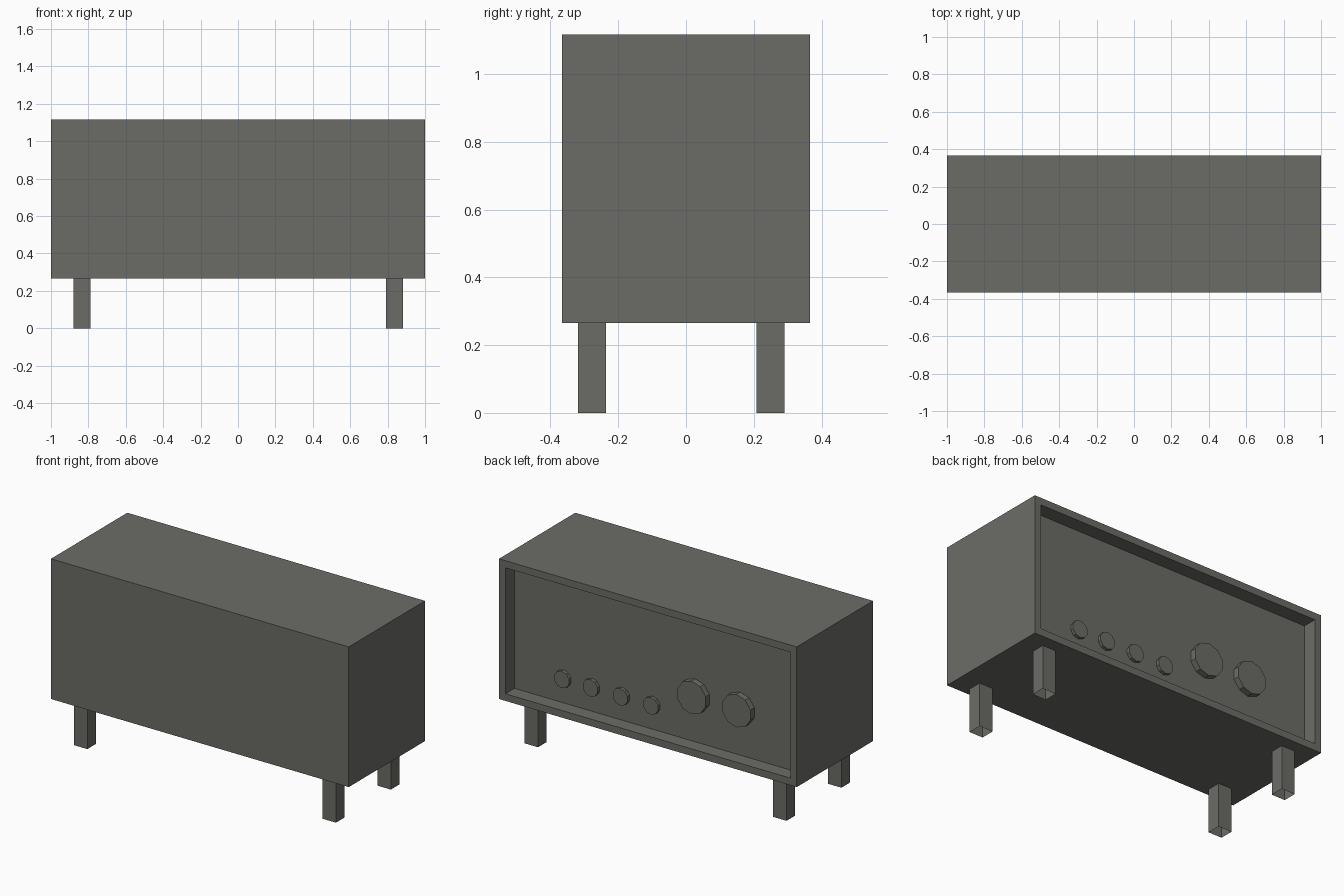
import bpy, bmesh, math
from mathutils import Matrix, Vector

if "Cube" in bpy.data.objects:
    bpy.data.objects.remove(bpy.data.objects["Cube"])

grey = bpy.data.materials.new("warm grey")
grey.diffuse_color = (0.148, 0.148, 0.134, 1)
grey.use_nodes = True
grey.node_tree.nodes["Principled BSDF"].inputs["Base Color"].default_value = grey.diffuse_color


def finish(name, bm):
    mesh = bpy.data.meshes.new(name)
    bm.to_mesh(mesh)
    bm.free()
    mesh.materials.append(grey)
    obj = bpy.data.objects.new(name, mesh)
    bpy.context.collection.objects.link(obj)
    return obj


def box(size, centre):
    bm = bmesh.new()
    bmesh.ops.create_cube(bm, size=1)
    bmesh.ops.scale(bm, vec=size, verts=bm.verts)
    bmesh.ops.translate(bm, vec=centre, verts=bm.verts)
    bm.normal_update()
    return bm


# Cabinet with a framed, recessed control panel on the back (+y)
BASE, TOP, HALF_Y, RECESS = 0.266, 1.117, 0.366, 0.087
bm = box((2, 2 * HALF_Y, TOP - BASE), (0, 0, (TOP + BASE) / 2))
panel = [f for f in bm.faces if f.normal.y > 0.9]
bmesh.ops.inset_region(bm, faces=panel, thickness=0.061)
walls = bmesh.ops.extrude_face_region(bm, geom=panel)
bmesh.ops.delete(bm, geom=panel, context='FACES')
verts = [v for v in walls["geom"] if isinstance(v, bmesh.types.BMVert)]
bmesh.ops.translate(bm, vec=(0, -RECESS, 0), verts=verts)
bmesh.ops.recalc_face_normals(bm, faces=bm.faces)
finish("cabinet", bm)

# Four square legs, open at the bottom
for side, x in (("left", -0.834), ("right", 0.836)):
    for end, y in (("front", -0.277), ("back", 0.249)):
        bm = box((0.09, 0.083, BASE), (x, y, BASE / 2))
        ends = [f for f in bm.faces if abs(f.normal.z) > 0.9]
        bmesh.ops.delete(bm, geom=ends, context='FACES')
        finish(f"{end}_{side}_leg", bm)


# Control knobs standing out from the recessed panel
def knob(name, x, z, radius, depth):
    bm = bmesh.new()
    bmesh.ops.create_cone(bm, cap_ends=True, segments=10, radius1=radius,
                          radius2=radius, depth=depth)
    bmesh.ops.rotate(bm, matrix=Matrix.Rotation(math.pi / 2, 3, 'X'), verts=bm.verts)
    y = HALF_Y - RECESS + depth / 2
    bmesh.ops.translate(bm, vec=Vector((x, y, z)), verts=bm.verts)
    finish(name, bm)


for i, x in enumerate((0.626, 0.434, 0.233, 0.028)):
    knob(f"small_knob_{i + 1}", x, 0.458, 0.052, 0.02)
for i, x in enumerate((-0.258, -0.56)):
    knob(f"large_knob_{i + 1}", x, 0.592, 0.1, 0.037)
